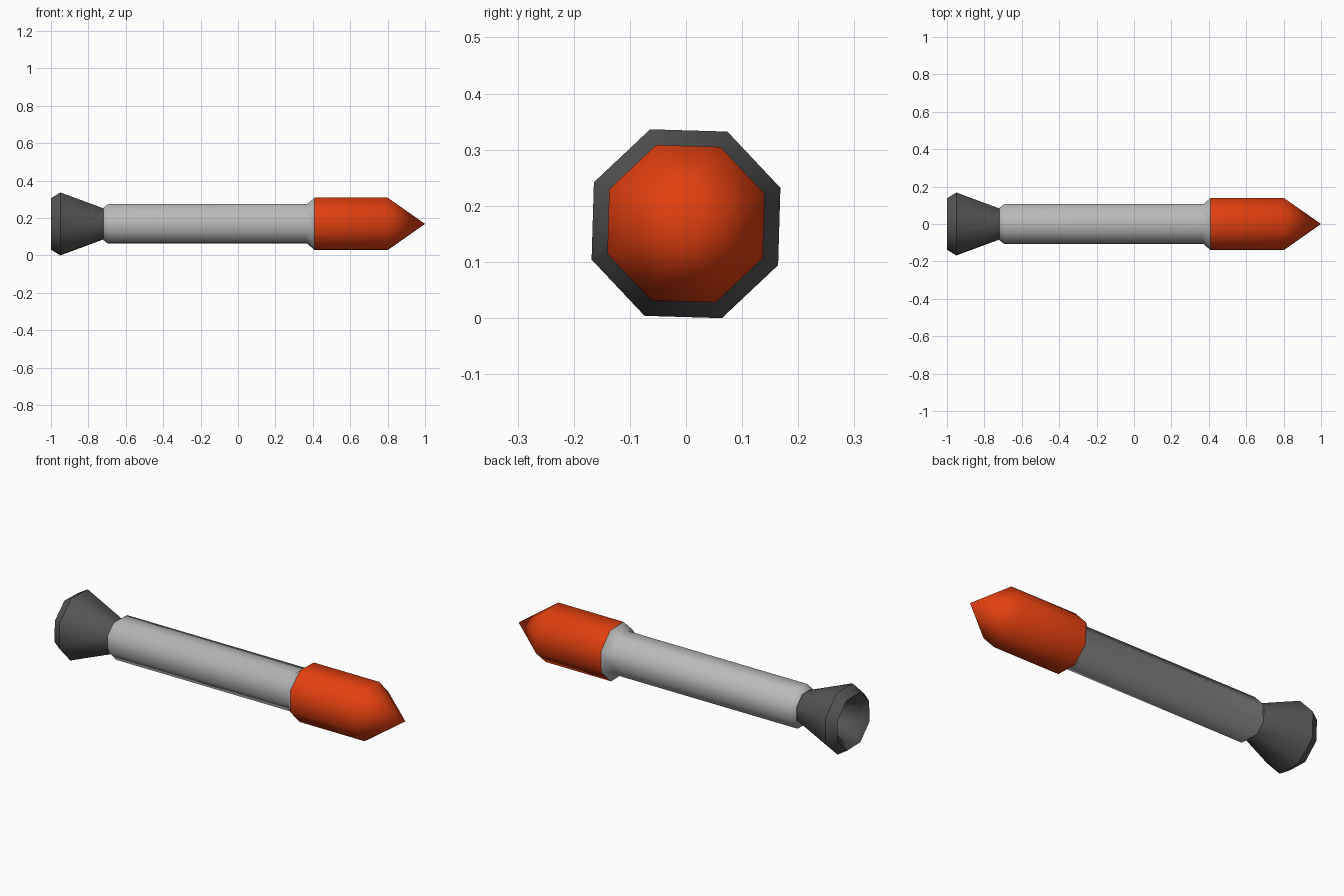
import bpy, bmesh, math

if "Cube" in bpy.data.objects:
    bpy.data.objects.remove(bpy.data.objects["Cube"])

SIDES = 8
TURN = math.radians(20.8)
AXIS_Z = 0.168


def material(name, rgb):
    m = bpy.data.materials.new(name)
    m.diffuse_color = (*rgb, 1)
    m.use_nodes = True
    m.node_tree.nodes["Principled BSDF"].inputs["Base Color"].default_value = m.diffuse_color
    return m


def lathe(name, profile, mat):
    """Spin (x, radius) points about the long axis; radius 0 closes to a point."""
    bm = bmesh.new()
    rings = []
    for x, r in profile:
        if r == 0:
            rings.append([bm.verts.new((x, 0, AXIS_Z))])
            continue
        angles = [TURN + 2 * math.pi * i / SIDES for i in range(SIDES)]
        rings.append([bm.verts.new((x, r * math.cos(a), AXIS_Z + r * math.sin(a)))
                      for a in angles])
    for a, b in zip(rings, rings[1:]):
        for i in range(SIDES):
            j = (i + 1) % SIDES
            quad = [a[i % len(a)], a[j % len(a)], b[j % len(b)], b[i % len(b)]]
            bm.faces.new(list(dict.fromkeys(quad)))
    bmesh.ops.recalc_face_normals(bm, faces=bm.faces)
    mesh = bpy.data.meshes.new(name)
    bm.to_mesh(mesh)
    bm.free()
    mesh.materials.append(mat)
    ob = bpy.data.objects.new(name, mesh)
    bpy.context.collection.objects.link(ob)
    bpy.ops.object.select_all(action='DESELECT')
    ob.select_set(True)
    bpy.context.view_layer.objects.active = ob
    bpy.ops.object.shade_smooth_by_angle(angle=math.radians(50))
    return ob


orange = material("orange paint", (0.76, 0.05, 0.005))
light = material("light grey metal", (0.5, 0.5, 0.5))
dark = material("dark grey metal", (0.09, 0.09, 0.09))

# Pointed warhead
lathe("nose_cone", [(0.41, 0), (0.41, 0.150), (0.80, 0.150), (1.0, 0)], orange)
# Slim tube, chamfered at the rear and flared up to the nose
lathe("body_tube", [(-0.72, 0), (-0.72, 0.092), (-0.695, 0.113), (0.37, 0.113),
                    (0.41, 0.150), (0.41, 0)], light)
# Flared exhaust with a hollow rear
lathe("exhaust_nozzle", [(-0.72, 0), (-0.72, 0.089), (-0.95, 0.180), (-1.0, 0.147),
                         (-0.97, 0.108), (-0.80, 0.06), (-0.80, 0)], dark)
